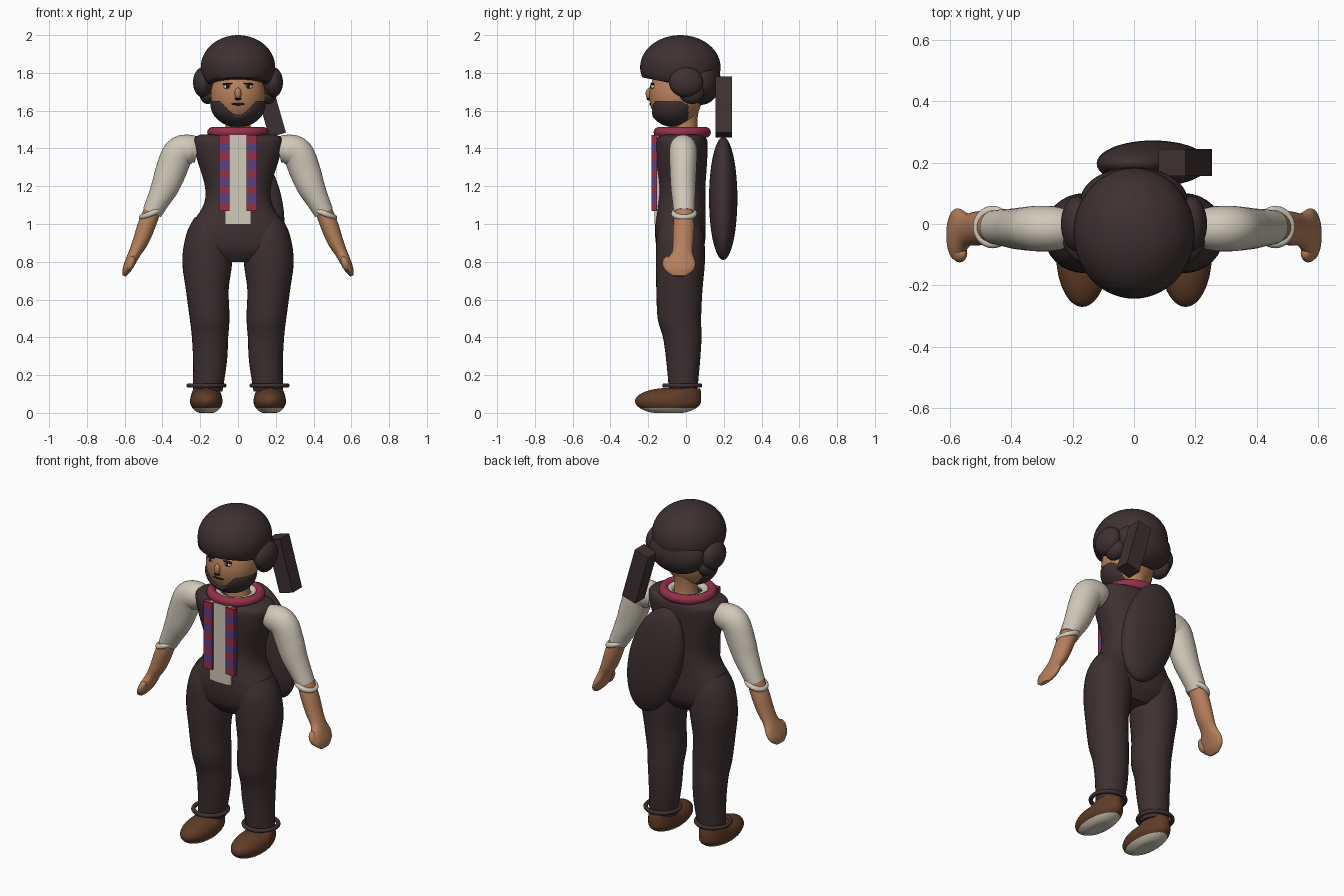
import bpy, bmesh
from math import sin, cos, pi, radians, atan2
from mathutils import Vector, Matrix

if "Cube" in bpy.data.objects:
    bpy.data.objects.remove(bpy.data.objects["Cube"])


def material(name, rgb):
    m = bpy.data.materials.new(name)
    m.use_nodes = True
    m.diffuse_color = (*rgb, 1)
    m.node_tree.nodes["Principled BSDF"].inputs["Base Color"].default_value = (*rgb, 1)
    return m


DARK = material("dark brown cloth", (.048, .03, .031))
IVORY = material("ivory linen", (.64, .59, .49))
SKIN = material("tan skin", (.47, .215, .105))
RED = material("crimson wool", (.30, .03, .065))
PURPLE = material("purple wool", (.10, .05, .24))
BROWN = material("brown leather", (.115, .045, .02))
BLACK = material("black", (.01, .008, .008))


def finish(name, bm, *mats):
    bmesh.ops.recalc_face_normals(bm, faces=bm.faces)
    me = bpy.data.meshes.new(name)
    bm.to_mesh(me)
    bm.free()
    ob = bpy.data.objects.new(name, me)
    bpy.context.collection.objects.link(ob)
    for m in mats:
        me.materials.append(m)
    bpy.ops.object.select_all(action='DESELECT')
    ob.select_set(True)
    bpy.context.view_layer.objects.active = ob
    bpy.ops.object.shade_smooth_by_angle(angle=radians(40))
    return ob


def placed(center, size, tilt=0):
    return (Matrix.Translation(center) @ Matrix.Rotation(tilt, 4, 'Y')
            @ Matrix.Diagonal((*size, 1)))


def ball_mesh(center, radii, tilt=0, n=40):
    bm = bmesh.new()
    bmesh.ops.create_uvsphere(bm, u_segments=n, v_segments=n // 2, radius=1,
                              matrix=placed(center, radii, tilt))
    return bm


def ball(name, center, radii, mat, tilt=0, n=40):
    return finish(name, ball_mesh(center, radii, tilt, n), mat)


def box(name, center, size, mat, tilt=0):
    bm = bmesh.new()
    bmesh.ops.create_cube(bm, size=1, matrix=placed(center, size, tilt))
    return finish(name, bm, mat)


def loft(name, rings, mat, side=1, power=1, n=32, steps=5):
    """Smooth tube through rings of (x, y, z, radius across, radius in y)."""
    keys = [Vector(r) for r in rings]
    ext = [keys[0]] + keys + [keys[-1]]
    path = []
    for a, b, c, d in zip(ext, ext[1:], ext[2:], ext[3:]):
        for i in range(steps):
            t = i / steps
            path.append(b + (c - a) * (t / 2) + (2 * a - 5 * b + 4 * c - d) * (t * t / 2)
                        + (3 * b - a - 3 * c + d) * (t ** 3 / 2))
    path.append(keys[-1])
    bm = bmesh.new()
    loops = []
    for i, p in enumerate(path):
        d = path[min(i + 1, len(path) - 1)] - path[max(i - 1, 0)]
        across = Vector((-d[2], 0, d[0])).normalized()
        loop = []
        for k in range(n):
            c, s = cos(2 * pi * k / n), sin(2 * pi * k / n)
            c = abs(c) ** power * (1 if c > 0 else -1)
            s = abs(s) ** power * (1 if s > 0 else -1)
            v = Vector(p[:3]) + across * p[3] * c + Vector((0, p[4] * s, 0))
            loop.append(bm.verts.new((v.x * side, v.y, v.z)))
        loops.append(loop)
    for a, b in zip(loops, loops[1:]):
        for k in range(n):
            j = (k + 1) % n
            bm.faces.new((a[k], a[j], b[j], b[k]))
    bm.faces.new(loops[0])
    bm.faces.new(loops[-1])
    return finish(name, bm, mat)


def ring(name, center, major, minor, mat, tilt=0, squash=1):
    bpy.ops.mesh.primitive_torus_add(major_radius=major, minor_radius=minor, major_segments=48,
                                     minor_segments=14, location=center, rotation=(0, tilt, 0))
    ob = bpy.context.object
    ob.name = name
    ob.scale.y = squash
    ob.data.materials.append(mat)
    bpy.ops.object.shade_smooth()


# Vest and hips
loft("vest_and_hips", [
    (0, -.025, 1.475, .19, .09), (0, -.025, 1.45, .235, .135), (0, -.025, 1.36, .222, .138),
    (0, -.022, 1.2, .175, .125), (0, -.025, 1.1, .183, .128), (0, -.03, 1.0, .245, .133),
    (0, -.03, .93, .27, .133), (0, -.03, .86, .235, .12), (0, -.03, .8, .1, .08)],
    DARK, power=.85, n=48)
box("shirt_front", (0, -.148, 1.235), (.14, .04, .47), IVORY)

# Neck, collar and scarf
loft("neck", [(0, .0, 1.44, .075, .07), (0, .0, 1.54, .065, .06), (0, .0, 1.68, .08, .08)], SKIN)
ring("shirt_collar", (0, -.015, 1.48), .1, .022, IVORY)
ring("scarf_loop", (0, -.02, 1.485), .135, .028, RED, squash=.93)

# Head and face
ball("head", (0, -.055, 1.68), (.145, .14, .17), SKIN, n=48)
ball("nose", (0, -.192, 1.69), (.018, .022, .032), SKIN, n=20)
ball("moustache", (0, -.196, 1.662), (.018, .014, .007), BLACK, n=16)
ball("mouth", (0, -.186, 1.635), (.036, .008, .007), BLACK, n=16)

# Beard: open shell with a scooped upper edge
bm = ball_mesh((0, -.065, 1.635), (.146, .133, .122), n=120)
trim = [f for f in bm.faces if (lambda c: c.y > .01 or c.z > min(
    1.65, 1.568 + .085 * (c.x / .1) ** 2))(f.calc_center_median())]
bmesh.ops.delete(bm, geom=trim, context='FACES')
beard = finish("beard", bm, DARK)
solid = beard.modifiers.new("thickness", 'SOLIDIFY')
solid.thickness = .025

# Hair: cap with a sloping hem, plus lobes
bm = ball_mesh((0, -.03, 1.83), (.197, .213, .17), n=56)
for v in bm.verts:
    v.co.z = max(v.co.z, 1.73 - .2 * v.co.y)
finish("hair_cap", bm, DARK)
ball("hair_back", (0, .075, 1.755), (.175, .11, .125), DARK)

# Paired parts, mirrored across x
for s, tag in ((1, "left"), (-1, "right")):
    ball(tag + "_hair_tuft", (s * .185, 0, 1.75), (.053, .09, .08), DARK)
    ball(tag + "_hair_lobe", (s * .16, .03, 1.695), (.045, .065, .06), DARK)
    ball(tag + "_eye", (s * .055, -.175, 1.727), (.022, .012, .012), IVORY, n=20)
    ball(tag + "_pupil", (s * .055, -.183, 1.728), (.01, .007, .01), BLACK, n=16)
    ball(tag + "_eyelid", (s * .055, -.177, 1.742), (.029, .012, .005), BLACK, s * .1, n=16)

    # Arm
    loft(tag + "_sleeve", [
        (.215, -.015, 1.39, .065, .06), (.255, -.015, 1.395, .078, .072),
        (.315, -.015, 1.375, .083, .074), (.355, -.015, 1.28, .082, .07),
        (.385, -.015, 1.2, .074, .066), (.425, -.012, 1.12, .06, .06),
        (.455, -.01, 1.06, .052, .055)], IVORY, s)
    ring(tag + "_sleeve_cuff", (s * .46, -.01, 1.055), .054, .015, IVORY, s * radians(-22) * -1)
    loft(tag + "_forearm_and_hand", [
        (.45, -.01, 1.08, .045, .05), (.485, -.012, .99, .047, .056),
        (.515, -.015, .91, .042, .055), (.545, -.02, .85, .033, .055),
        (.572, -.032, .795, .028, .083), (.59, -.035, .755, .022, .075),
        (.602, -.035, .725, .009, .035)], SKIN, s)
    ball(tag + "_thumb", (s * .568, -.095, .79), (.022, .03, .042), SKIN, -s * .35, n=24)

    # Leg
    loft(tag + "_trouser_leg", [
        (.14, -.03, 1.02, .09, .1), (.155, -.03, .93, .12, .125), (.163, -.03, .8, .132, .13),
        (.162, -.035, .65, .113, .122), (.15, -.035, .5, .105, .115),
        (.148, -.02, .4, .096, .102), (.148, -.015, .28, .09, .09),
        (.16, -.015, .12, .078, .075)], DARK, s)
    ring(tag + "_trouser_cuff", (s * .167, -.02, .145), .094, .012, DARK)

    # Shoe with a pale sole
    bm = ball_mesh((s * .168, -.095, .068), (.086, .175, .07), n=48)
    for v in bm.verts:
        v.co.z = max(v.co.z, .006)
        if v.co.y > -.08:
            v.co.z *= 1 + .6 * min(1, (v.co.y + .08) / .1) * (v.co.z > .07)
            v.co.z = min(v.co.z, .135)
    for f in bm.faces:
        f.material_index = int(f.calc_center_median().z < .034)
    bmesh.ops.translate(bm, verts=bm.verts, vec=(0, 0, -.006))
    finish(tag + "_shoe", bm, BROWN, IVORY)

    # Striped scarf end
    bm = bmesh.new()
    bmesh.ops.create_cube(bm, size=1, matrix=placed((s * .073, -.168, 1.27), (.056, .03, .4)))
    bands = 9
    for i in range(1, bands):
        bmesh.ops.bisect_plane(bm, geom=bm.verts[:] + bm.edges[:] + bm.faces[:],
                               plane_co=(0, 0, 1.07 + .4 * i / bands), plane_no=(0, 0, 1))
    for f in bm.faces:
        h = min(max((f.calc_center_median().z - 1.07) / .4, 0), .999)
        f.material_index = int(h * bands) % 2
    finish(tag + "_scarf_end", bm, RED, PURPLE)

# Instrument slung on the back
tilt = -radians(16)
ball("instrument_body", (.062, .197, 1.135), (.165, .075, .335), DARK, tilt, n=56)
box("instrument_neck", (.167, .2, 1.62), (.092, .088, .31), DARK, tilt)
